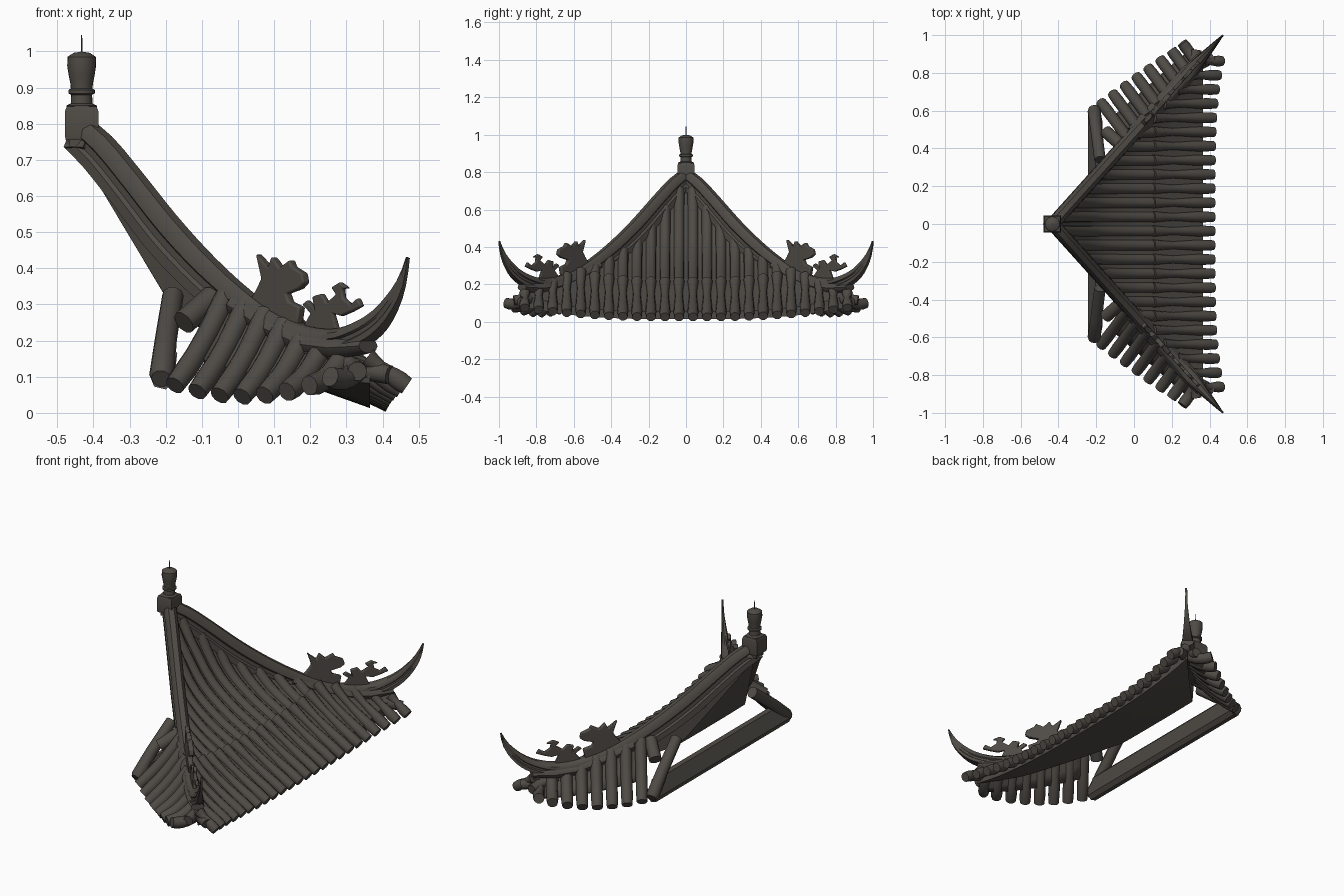
import bpy, bmesh, math
from mathutils import Vector

if "Cube" in bpy.data.objects:
    bpy.data.objects.remove(bpy.data.objects["Cube"])

mat = bpy.data.materials.new("dark_grey_brown_tile")
mat.diffuse_color = (0.078, 0.070, 0.060, 1)
mat.use_nodes = True
mat.node_tree.nodes["Principled BSDF"].inputs["Base Color"].default_value = mat.diffuse_color
Z = Vector((0, 0, 1))


def finish(bm, name, angle=40, recalc=True):
    if recalc:
        bmesh.ops.recalc_face_normals(bm, faces=bm.faces)
    me = bpy.data.meshes.new(name)
    bm.to_mesh(me)
    bm.free()
    me.materials.append(mat)
    ob = bpy.data.objects.new(name, me)
    bpy.context.collection.objects.link(ob)
    bpy.ops.object.select_all(action='DESELECT')
    ob.select_set(True)
    bpy.context.view_layer.objects.active = ob
    bpy.ops.object.shade_smooth_by_angle(angle=math.radians(angle))
    return ob


def curve(table, x, smooth=True):
    """Interpolation through (x, z) points, smooth or straight."""
    n = len(table)
    i = 0
    while i < n - 2 and x > table[i + 1][0]:
        i += 1

    def slope(k):
        a, b = table[max(k - 1, 0)], table[min(k + 1, n - 1)]
        return (b[1] - a[1]) / (b[0] - a[0])
    (x0, z0), (x1, z1) = table[i], table[i + 1]
    h = x1 - x0
    t = (x - x0) / h
    if not smooth:
        return z0 + (z1 - z0) * t
    return ((2*t**3 - 3*t*t + 1) * z0 + (t**3 - 2*t*t + t) * h * slope(i)
            + (3*t*t - 2*t**3) * z1 + (t**3 - t*t) * h * slope(i + 1))


def loft(bm, rings):
    vs = [[bm.verts.new(p) for p in r] for r in rings]
    n = len(vs[0])
    for a, b in zip(vs, vs[1:]):
        for k in range(n):
            bm.faces.new((a[k], a[(k + 1) % n], b[(k + 1) % n], b[k]))
    bm.faces.new(vs[0][::-1])
    bm.faces.new(vs[-1])


def sweep(bm, pts, sizes, profile):
    """Sweep a (side, up) profile along pts; sizes are (half width, half height)."""
    rings = []
    for i, p in enumerate(pts):
        t = (pts[min(i + 1, len(pts) - 1)] - pts[max(i - 1, 0)]).normalized()
        s = t.cross(Z).normalized()
        u = s.cross(t)
        w, h = sizes[i]
        rings.append([p + s * (a * w) + u * (b * h) for a, b in profile])
    loft(bm, rings)


ROUND = [(math.cos(k * math.pi / 5), math.sin(k * math.pi / 5)) for k in range(10)]


def tube(bm, pts, radii):
    sweep(bm, [Vector(p) for p in pts], [(r, r) for r in radii], ROUND)


# Roof surface: curved top, straight underside with one kink, corners swept up
ROOF = [(-.43, .785), (-.38, .69), (-.3, .56), (-.2, .415), (-.05, .295), (.1, .21), (.3, .09), (.46, .005)]
UNDER = [(-.43, .705), (-.17, .27), (.2, .072), (.38, .008)]


def hip_y(x):
    return (x + .43) * 1.11


def corner(y):
    return .085 * (abs(y) / .95) ** 3


def roof_z(x, y):
    edge = min(abs(y) / max(hip_y(x), .01), 1.05)
    return curve(ROOF, x) + (.05 - .03 * max(0, x) / .45) * edge ** 4 + corner(y)


bm = bmesh.new()
rings = []
for i in range(32):
    x = -.42 + .785 * i / 31
    ys = [hip_y(x) * (j / 10 - 1) for j in range(21)]
    rings.append([(x, y, roof_z(x, y)) for y in ys]
                 + [(x, y, curve(UNDER, x, False) + corner(y)) for y in reversed(ys)])
loft(bm, rings)
finish(bm, "main_roof_slab", 30)

# Tile rolls: long shallow upper ones and tapered eave ones
up_bm, low_bm = bmesh.new(), bmesh.new()
for k in range(12):
    for sy in (-1, 1):
        y = sy * (.0375 + .075 * k)
        x0 = abs(y) / 1.11 - .43 + .01
        if x0 < .08:
            xs = [x0 + (.11 - x0) * i / 10 for i in range(11)]
            tube(up_bm, [(x, y, roof_z(x, y) - .008) for x in xs], [.029] * 11)
        xa = max(x0, .1)
        xb = .42 + .035 * (abs(y) / .8) ** 4
        xs = [xa + (xb - xa) * i / 6 for i in range(7)]
        tube(low_bm, [(x, y, roof_z(x, y) + .006 - .007 * i / 6) for i, x in enumerate(xs)],
             [.03, .024, .02, .023, .027, .029, .026])
finish(up_bm, "upper_tile_rolls")
finish(low_bm, "eave_tile_rolls")

# Side slopes beyond the hips: sheet strip and fanned tile rolls
for sy, side in ((-1, "front"), (1, "back")):
    rolls, strip = bmesh.new(), bmesh.new()
    rows = []
    for s in range(8):
        ex, ey = -.175 + .062 * s, .645 + .046 * s
        ez = .045 + .055 * ((s - 3) / 4) ** 2
        if s == 7:
            ex, ey, ez = .255, .96, .1
        t = (ey - hip_y(ex)) / (.8 + .666)
        hx, hy = ex + .6 * t, ey - .8 * t
        hz = curve(ROOF, hx) + .055
        pts = []
        for i in range(6):
            f = i / 5
            z = hz + (ez - hz) * f - .018 * math.sin(math.pi * f)
            pts.append(Vector((hx + (ex - hx) * f, sy * (hy + (ey - hy) * f), z)))
        tube(rolls, pts, [.031, .031, .03, .03, .031, .028])
        rows.append([strip.verts.new(pts[i] - Z * .004) for i in range(4)])
    for a, b in zip(rows, rows[1:]):
        for i in range(3):
            q = (a[i], b[i], b[i + 1], a[i + 1])
            strip.faces.new(q if sy < 0 else q[::-1])
    strip.normal_update()
    if sum(f.normal.z for f in strip.faces) < 0:
        bmesh.ops.reverse_faces(strip, faces=strip.faces)
    ob = finish(strip, side + "_side_sheet", recalc=False)
    m = ob.modifiers.new("thickness", 'SOLIDIFY')
    m.thickness, m.offset = .018, -1
    # Short rolls gathered under the corner
    for ex, ey, ez in ((.33, .92, .115), (.42, .88, .105)):
        tube(rolls, [(.27, sy * .775, .15), (.32, sy * .83, .125), (ex, sy * ey, ez)], [.03, .03, .027])
    # End roll standing apart and the short stub beside it
    tube(rolls, [(-.18, sy * .34, .325), (-.2, sy * .5, .2), (-.211, sy * .6, .105), (-.213, sy * .615, .095)],
         [.03, .031, .035, .027])
    tube(rolls, [(-.15, sy * .49, .25), (-.07, sy * .42, .32)], [.034, .034])
    finish(rolls, side + "_side_tile_rolls")

# Hip ridges with upturned tips: x, top height, thickness
HIP = [(-.45, .84, .1), (-.38, .785, .115), (-.3, .69, .12), (-.2, .565, .125), (-.1, .455, .12), (0, .362, .11),
       (.1, .287, .095), (.2, .247, .08), (.28, .24, .075), (.34, .26, .07), (.39, .295, .065),
       (.43, .343, .05), (.455, .388, .03), (.469, .434, .008)]
half = [(1, -1), (1, -.45), (.72, -.3), (.72, .05), (.95, .2), (.85, .65), (.4, 1)]
PROFILE = half + [(-a, b) for a, b in reversed(half)]
tops = [(x, z) for x, z, h in HIP]
thick = [(x, h) for x, z, h in HIP]
for sy, side in ((-1, "front"), (1, "back")):
    bm = bmesh.new()
    pts, sizes = [], []
    for i in range(40):
        x = -.44 + .909 * (1 - (1 - i / 39) ** 1.3)
        h = max(curve(thick, x), .006)
        pts.append(Vector((x, sy * hip_y(x), curve(tops, x) - h * .55)))
        w = .036 * min(1, max(.15, (.48 - x) / .17))
        sizes.append((w, h * .46))
    sweep(bm, pts, sizes, PROFILE)
    # Corner base tile under the upturned tip
    base = [Vector((x, sy * hip_y(x), z)) for x, z in ((.0, .3), (.1, .235), (.2, .19), (.28, .18), (.36, .185))]
    sweep(bm, base, [(.044, .035)] * 4 + [(.035, .02)], ROUND)
    finish(bm, side + "_hip_ridge")

# Ridge ornaments: flat beast and cloud silhouettes standing along the hips
BEAST = [(.06, .345), (.072, .372), (.057, .44), (.09, .402), (.1, .432), (.122, .402), (.15, .423), (.156, .405),
         (.185, .387), (.19, .36), (.175, .343), (.14, .33), (.148, .308), (.178, .293), (.17, .24), (.1, .26),
         (.04, .31)]
CLOUD = [(.18, .23), (.205, .275), (.182, .3), (.195, .312), (.215, .292), (.21, .322), (.235, .33), (.25, .305),
         (.275, .328), (.262, .347), (.285, .362), (.308, .345), (.292, .343), (.295, .318), (.315, .3),
         (.335, .318), (.345, .295), (.318, .28), (.29, .268), (.265, .275), (.28, .225)]
for sy, side in ((-1, "front"), (1, "back")):
    n = Vector((1.11, -sy, 0)).normalized()
    for name, outline, t in (("beast", BEAST, .013), ("cloud", CLOUD, .009)):
        bm = bmesh.new()
        loft(bm, [[Vector((x, sy * hip_y(x), z)) + n * d for x, z in outline] for d in (-t, t)])
        ob = finish(bm, side + "_" + name + "_ornament", 50)
        b = ob.modifiers.new("rounding", 'BEVEL')
        b.width, b.segments = .005, 2

# Back eave strip joining the two end rolls, leaning inwards
bm = bmesh.new()
sec = [(-.243, .1), (-.232, .073), (-.2, .065), (-.178, .085), (-.168, .165), (-.18, .18), (-.205, .175)]
loft(bm, [[(x, s * (.6 - max(0, z - .1) * .8), z) for x, z in sec] for s in (-1, 1)])
finish(bm, "back_eave_beam", 30)

# Finial: square block, nub and turned vase with spike
bm = bmesh.new()


def square(r, z):
    return [(-.4325 + a * r, b * r, z) for a, b in ((-1, -1), (1, -1), (1, 1), (-1, 1))]


loft(bm, [square(.034, .735), square(.034, .76)])
loft(bm, [square(.044, .755), square(.046, .765), square(.046, .835), square(.041, .848)])
finish(bm, "finial_block", 30)
bm = bmesh.new()
VASE = [(.042, .84), (.042, .85), (.03, .856), (.029, .88), (.037, .884), (.037, .893), (.03, .897), (.031, .91),
        (.036, .935), (.04, .96), (.039, .985), (.022, .996), (.0025, .999), (.0015, 1.045)]
loft(bm, [[(-.4325 + r * math.cos(k * math.pi / 10), r * math.sin(k * math.pi / 10), z) for k in range(20)]
          for r, z in VASE])
finish(bm, "finial_vase", 50)
